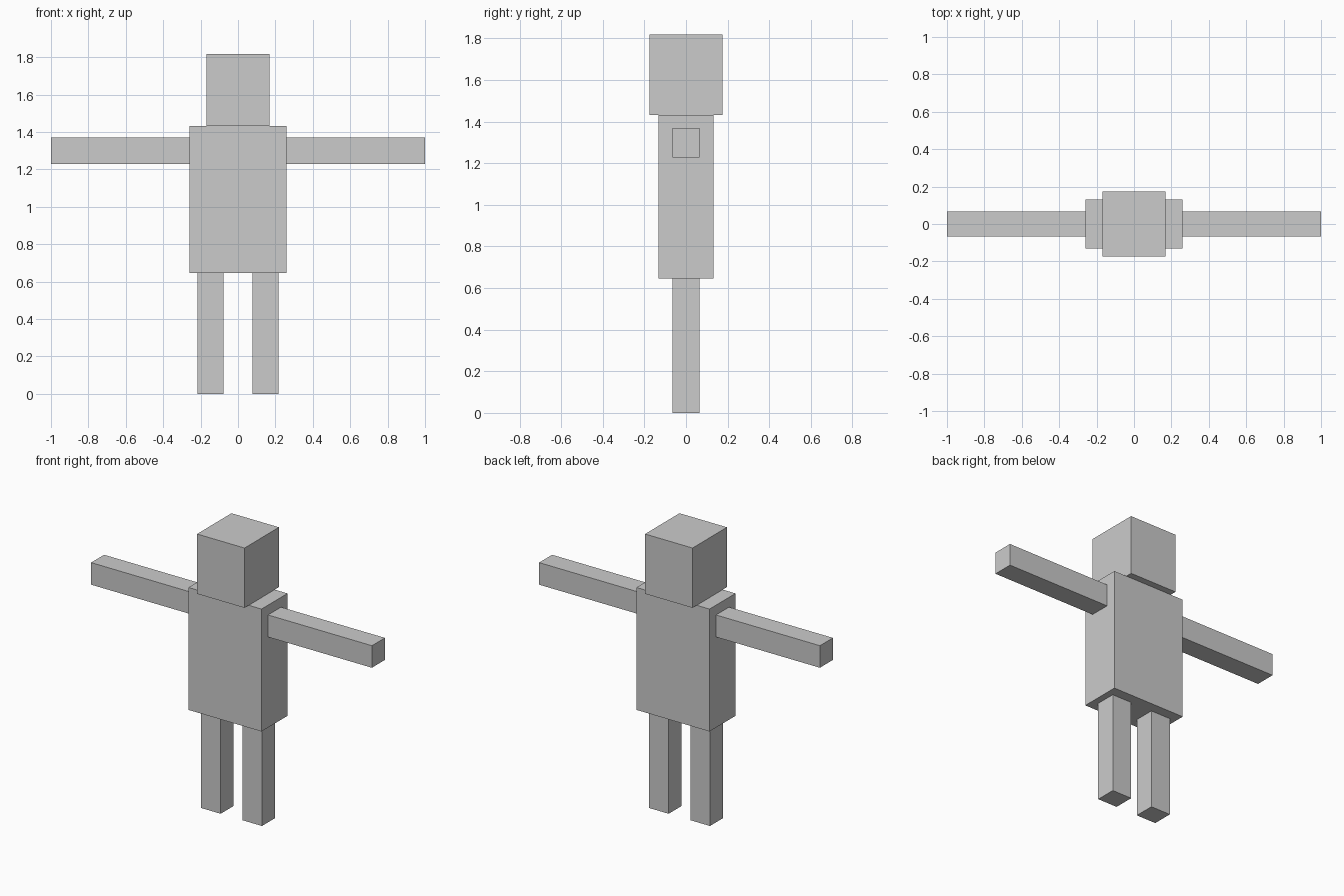
import bpy

if "Cube" in bpy.data.objects:
    bpy.data.objects.remove(bpy.data.objects["Cube"])


def box(name, x, y, z):
    """Box spanning the given (min, max) ranges."""
    spans = (x, y, z)
    bpy.ops.mesh.primitive_cube_add(size=1, location=[(a + b) / 2 for a, b in spans])
    obj = bpy.context.object
    obj.name = name
    obj.scale = [b - a for a, b in spans]
    bpy.ops.object.transform_apply(location=True, rotation=False, scale=True)
    return obj


# Body and head
box("torso", (-0.26, 0.26), (-0.132, 0.132), (0.645, 1.433))
box("head", (-0.169, 0.169), (-0.175, 0.175), (1.433, 1.818))

# Limbs, one on each side
for side, s in (("left", 1), ("right", -1)):
    box(side + "_arm", sorted((s * 0.26, s * 1.0)), (-0.066, 0.066), (1.228, 1.37))
    box(side + "_leg", sorted((s * 0.077, s * 0.217)), (-0.066, 0.066), (0, 0.645))
